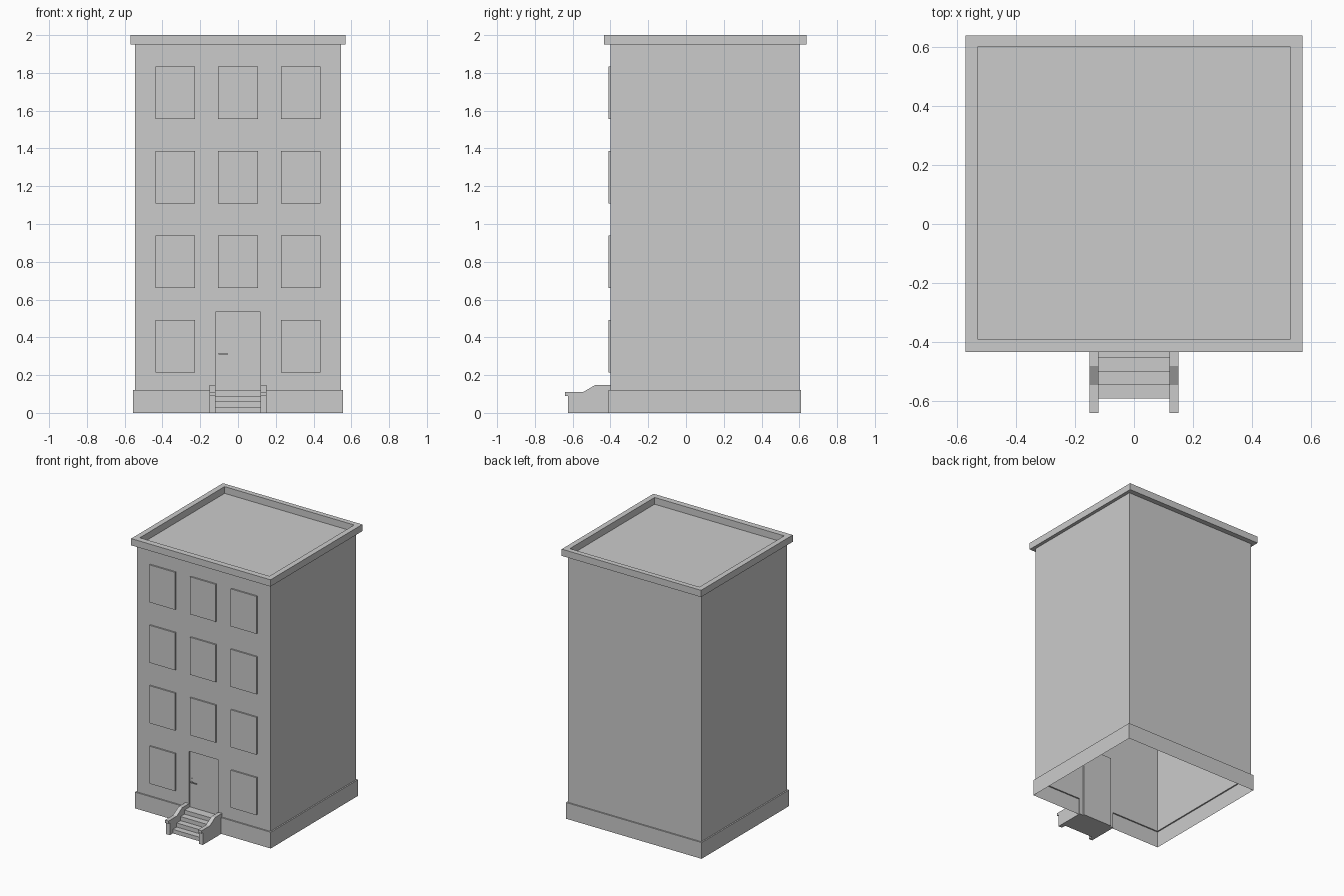
import bpy
import bmesh

cube = bpy.data.objects.get("Cube")
if cube:
    bpy.data.objects.remove(cube, do_unlink=True)

# One plain grey for the whole building
grey = bpy.data.materials.new("plain_grey")
grey.use_nodes = True
colour = (0.6, 0.6, 0.6, 1)
grey.diffuse_color = colour
grey.node_tree.nodes["Principled BSDF"].inputs["Base Color"].default_value = colour


def finish(name, bm):
    mesh = bpy.data.meshes.new(name)
    bm.to_mesh(mesh)
    bm.free()
    mesh.materials.append(grey)
    obj = bpy.data.objects.new(name, mesh)
    bpy.context.collection.objects.link(obj)
    return obj


def loft(name, rings, closed=False, cap=False):
    """Skin between successive rings of points."""
    bm = bmesh.new()
    rows = [[bm.verts.new(p) for p in ring] for ring in rings]
    count = len(rows[0])
    for low, high in zip(rows, rows[1:]):
        for i in range(count if closed else count - 1):
            j = (i + 1) % count
            bm.faces.new((low[i], low[j], high[j], high[i]))
    if cap:
        bm.faces.new(rows[-1])
    return finish(name, bm)


def extrude_profile(name, profile, x0, x1):
    """Solid from a side profile of (y, z) points, spanning x0 to x1."""
    bm = bmesh.new()
    face = bm.faces.new([bm.verts.new((x0, y, z)) for y, z in profile])
    new = bmesh.ops.extrude_face_region(bm, geom=[face])["geom"]
    verts = [g for g in new if isinstance(g, bmesh.types.BMVert)]
    bmesh.ops.translate(bm, verts=verts, vec=(x1 - x0, 0, 0))
    bmesh.ops.recalc_face_normals(bm, faces=bm.faces)
    return finish(name, bm)


def panel_sheet(name, xs, zs, y, recess, edge):
    """Front-facing grid with every odd cell sunk and its border turned along y."""
    bm = bmesh.new()
    grid = [[bm.verts.new((x, y, z)) for x in xs] for z in zs]
    panels = []
    for r in range(len(zs) - 1):
        for c in range(len(xs) - 1):
            face = bm.faces.new((grid[r][c], grid[r][c + 1],
                                 grid[r + 1][c + 1], grid[r + 1][c]))
            if r % 2 and c % 2:
                panels.append(face)
    bmesh.ops.inset_individual(bm, faces=panels, thickness=0.001, depth=-recess)
    border = [e for e in bm.edges if e.is_boundary]
    new = bmesh.ops.extrude_edge_only(bm, edges=border)["geom"]
    verts = [g for g in new if isinstance(g, bmesh.types.BMVert)]
    bmesh.ops.translate(bm, verts=verts, vec=(0, edge, 0))
    return finish(name, bm)


def box(name, low, high):
    return extrude_profile(name, [(low[1], low[2]), (high[1], low[2]),
                                  (high[1], high[2]), (low[1], high[2])],
                           low[0], high[0])


# Main dimensions
HALF, FRONT, BACK = 0.545, -0.4, 0.6
DOOR, DOOR_TOP = 0.12, 0.535
BASE_TOP, ROOF, TOP = 0.12, 1.95, 2.0


# Walls and plinth: one open shell that leaves a gap for the door
def wall_ring(grow, z):
    w, f, b = HALF + grow, FRONT - grow, BACK + grow
    path = [(DOOR, f), (w, f), (w, b), (-w, b), (-w, f), (-DOOR, f)]
    return [(x, y, z) for x, y in path]


loft("walls", [wall_ring(0.01, 0), wall_ring(0.01, BASE_TOP),
               wall_ring(0, BASE_TOP), wall_ring(0, ROOF)])
loft("wall_above_door", [[(-DOOR, FRONT, z), (DOOR, FRONT, z)]
                         for z in (DOOR_TOP, ROOF)])


# Cornice with sunken flat roof
def roof_ring(w, f, b, z):
    return [(-w, f, z), (w, f, z), (w, b, z), (-w, b, z)]


outer, inner = (0.57, -0.434, 0.638), (0.53, -0.39, 0.6)
loft("cornice_and_roof",
     [roof_ring(HALF, FRONT, BACK, ROOF), roof_ring(*outer, ROOF),
      roof_ring(*outer, TOP), roof_ring(*inner, TOP), roof_ring(*inner, ROOF)],
     closed=True, cap=True)

# Windows: three columns on four floors, the door replacing one
W, H = 0.105, 0.277
for floor in range(4):
    for col in (-1, 0, 1):
        if floor == 0 and col == 0:
            continue
        window = panel_sheet(f"window_{floor + 1}_{col + 2}",
                             [-W, -W + 0.015, -0.006, 0.006, W - 0.015, W],
                             [0, 0.015, H - 0.015, H], FRONT - 0.011, 0.009, 0.011)
        window.location = (col * 0.333, 0, 0.215 + floor * 0.447)

# Door with four sunken panels, and its handle
panel_sheet("door", [-DOOR, -0.085, -0.03, 0.03, 0.085, DOOR],
            [BASE_TOP, 0.17, 0.3, 0.35, 0.485, DOOR_TOP],
            FRONT + 0.01, 0.006, -0.01)
box("handle_plate", (-0.107, -0.394, 0.288), (-0.094, -0.39, 0.337))
box("handle_stem", (-0.104, -0.408, 0.308), (-0.097, -0.392, 0.316))
box("handle_lever", (-0.104, -0.411, 0.309), (-0.052, -0.405, 0.315))

# Steps up to the door
treads = [-0.59, -0.545, -0.5, -0.453]
steps = [(FRONT + 0.01, 0)]
for i, y in enumerate(treads):
    steps += [(y, 0.03 * i), (y, 0.03 * (i + 1))]
steps.append((FRONT + 0.01, BASE_TOP))
extrude_profile("steps", steps, -DOOR, DOOR)

# Cheek walls on both sides of the steps
cheek = [(FRONT, 0), (-0.625, 0), (-0.625, 0.09), (-0.64, 0.09), (-0.64, 0.11),
         (-0.545, 0.11), (-0.48, 0.148), (FRONT, 0.148)]
for side, name in ((1, "left_cheek"), (-1, "right_cheek")):
    extrude_profile(name, cheek, side * DOOR, side * 0.15)
